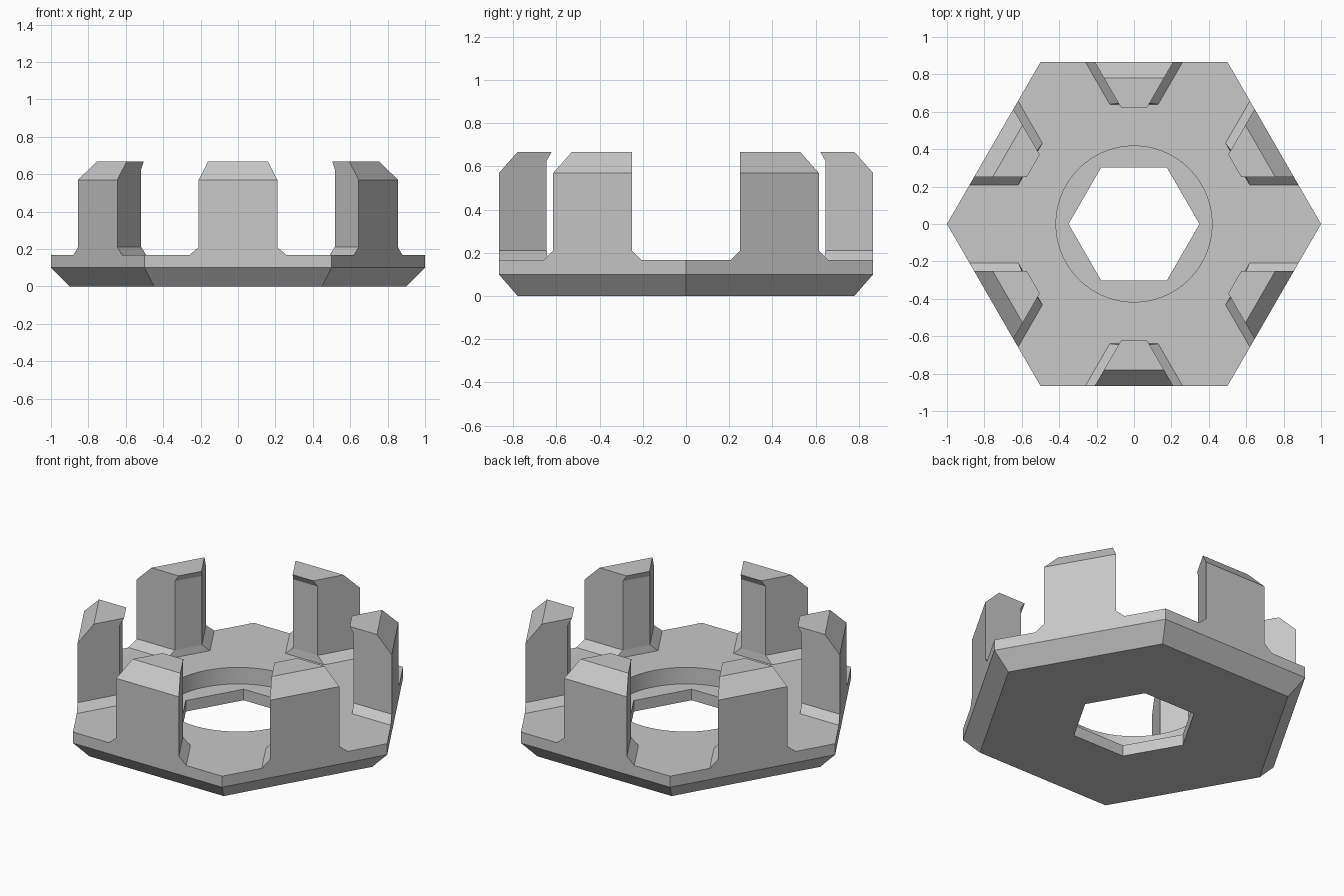
import bpy, bmesh
from math import pi, sin, cos, sqrt

cube = bpy.data.objects.get("Cube")
if cube:
    bpy.data.objects.remove(cube)

grey = bpy.data.materials.new("plain grey")
grey.use_nodes = True
colour = (0.58, 0.58, 0.58, 1)
grey.diffuse_color = colour
grey.node_tree.nodes["Principled BSDF"].inputs["Base Color"].default_value = colour

APOTHEM = sqrt(3) / 2
FLOOR = 0.167


def finish(bm, name, smooth=False):
    bmesh.ops.recalc_face_normals(bm, faces=bm.faces)
    mesh = bpy.data.meshes.new(name)
    bm.to_mesh(mesh)
    bm.free()
    mesh.materials.append(grey)
    ob = bpy.data.objects.new(name, mesh)
    bpy.context.collection.objects.link(ob)
    if smooth:
        bpy.ops.object.select_all(action='DESELECT')
        ob.select_set(True)
        bpy.context.view_layer.objects.active = ob
        bpy.ops.object.shade_smooth_by_angle(angle=pi / 9)
    return ob


def hexagon(radius, angle):
    return radius * APOTHEM / cos(angle % (pi / 3) - pi / 6)


def circle(radius, angle):
    return radius


# Hexagonal base: chamfered underside, round counterbore, hexagonal hole
def build_base(steps=72):
    bm = bmesh.new()
    sections = [(hexagon, 0.35, 0), (hexagon, 0.9, 0), (hexagon, 1, 0.1),
                (hexagon, 1, FLOOR), (circle, 0.417, FLOOR),
                (circle, 0.417, 0.067), (hexagon, 0.35, 0.067)]
    rings = []
    for shape, radius, z in sections:
        ring = []
        for i in range(steps):
            a = 2 * pi * i / steps
            r = shape(radius, a)
            ring.append(bm.verts.new((r * cos(a), r * sin(a), z)))
        rings.append(ring)
    for k, ring in enumerate(rings):
        nxt = rings[(k + 1) % len(rings)]
        for i in range(steps):
            j = (i + 1) % steps
            bm.faces.new((ring[i], ring[j], nxt[j], nxt[i]))
    finish(bm, "hexagonal_base", True)


# Castle post: tapered plan, bevelled outer top, inner lip and flared foot
def build_post(name, angle):
    bm = bmesh.new()
    # distance from centre, height, extra half width
    profile = [(APOTHEM, FLOOR, 0.05), (APOTHEM, 0.21, 0), (APOTHEM, 0.57, 0),
               (0.78, 0.667, 0), (0.622, 0.667, 0), (0.645, 0.627, 0),
               (0.645, 0.21, 0), (0.64, FLOOR, 0.05)]
    sides = []
    for s in (-1, 1):
        side = []
        for d, z, extra in profile:
            half = 0.21 - (APOTHEM - d) / sqrt(3) + extra
            side.append(bm.verts.new((s * half, -d, z)))
        bm.faces.new((side[0], side[1], side[-2], side[-1]))
        bm.faces.new(side[1:-1])
        sides.append(side)
    left, right = sides
    for i in range(len(profile) - 1):
        bm.faces.new((left[i], left[i + 1], right[i + 1], right[i]))
    post = finish(bm, name)
    post.rotation_euler.z = angle


build_base()
names = ["front", "front_left", "back_left", "back", "back_right", "front_right"]
for n, side in enumerate(names):
    build_post(side + "_post", n * pi / 3)
